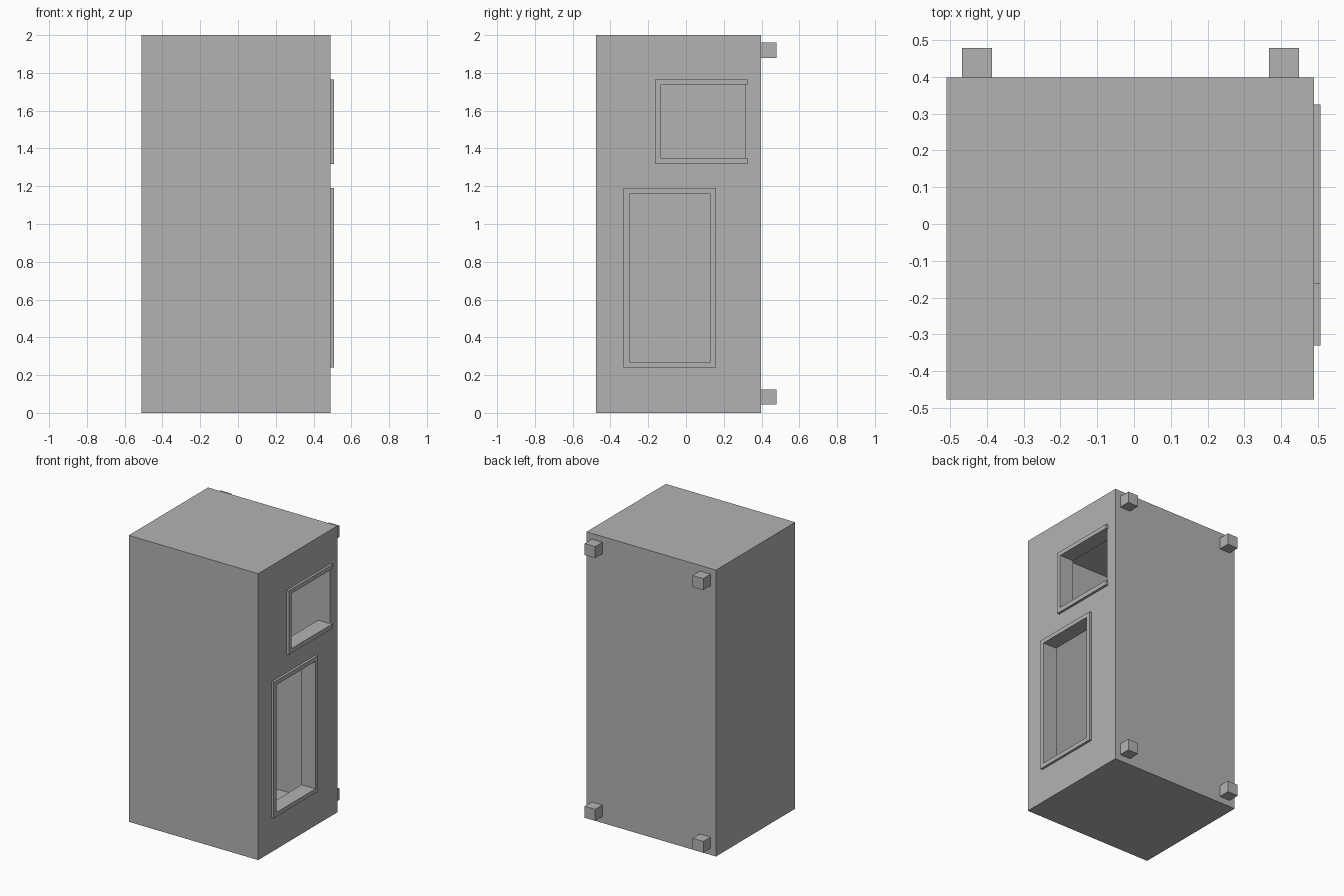
import bpy

cube = bpy.data.objects.get("Cube")
if cube:
    bpy.data.objects.remove(cube, do_unlink=True)

grey = bpy.data.materials.new("plain_grey")
grey.use_nodes = True
color = (0.45, 0.45, 0.45, 1)
grey.diffuse_color = color
grey.node_tree.nodes["Principled BSDF"].inputs["Base Color"].default_value = color


def box(name, x, y, z):
    """Box spanning the given (low, high) ranges."""
    spans = (x, y, z)
    bpy.ops.mesh.primitive_cube_add(size=1, location=[(a + b) / 2 for a, b in spans])
    ob = bpy.context.object
    ob.name = name
    ob.scale = [b - a for a, b in spans]
    bpy.ops.object.transform_apply(location=False, rotation=False, scale=True)
    ob.data.materials.append(grey)
    return ob


def cut(ob, x, y, z):
    """Subtract a box from an object."""
    cutter = box("cutter", x, y, z)
    cutter.hide_render = True
    mod = ob.modifiers.new("cut", "BOOLEAN")
    mod.operation = "DIFFERENCE"
    mod.solver = "EXACT"
    mod.object = cutter
    bpy.context.view_layer.objects.active = ob
    bpy.ops.object.modifier_apply(modifier=mod.name)
    bpy.data.objects.remove(cutter, do_unlink=True)


LEFT, RIGHT = -0.51, 0.49
FRONT, BACK = -0.477, 0.398
WALL = 0.085
TRIM = 0.017
INNER_BACK = BACK - WALL

# Hollow cabinet body
body = box("cabinet_body", (LEFT, RIGHT), (FRONT, BACK), (0, 2))
cut(body, (LEFT + WALL, RIGHT - 0.09), (FRONT + WALL, INNER_BACK), (WALL, 2 - WALL))

# Side openings: name, opening y and z, trim y and z
openings = [
    ("lower", (-0.30, 0.13), (0.27, 1.16), (-0.33, 0.16), (0.24, 1.19)),
    ("upper", (-0.133, INNER_BACK), (1.35, 1.735), (-0.163, 0.325), (1.318, 1.765)),
]
for name, oy, oz, ty, tz in openings:
    cut(body, (RIGHT - 0.2, RIGHT + 0.1), oy, oz)
    # Raised trim; the upper one is open at its back end
    trim = box(name + "_opening_trim", (RIGHT, RIGHT + TRIM), ty, tz)
    end = oy[1] if name == "lower" else 0.5
    cut(trim, (RIGHT - 0.1, RIGHT + 0.1), (oy[0], end), oz)

# Mounting blocks on the back
for side, x in (("right", -0.468), ("left", 0.367)):
    for level, z in (("bottom", 0.045), ("top", 1.88)):
        box(f"{level}_{side}_block", (x, x + 0.082), (BACK, 0.478), (z, z + 0.08))
